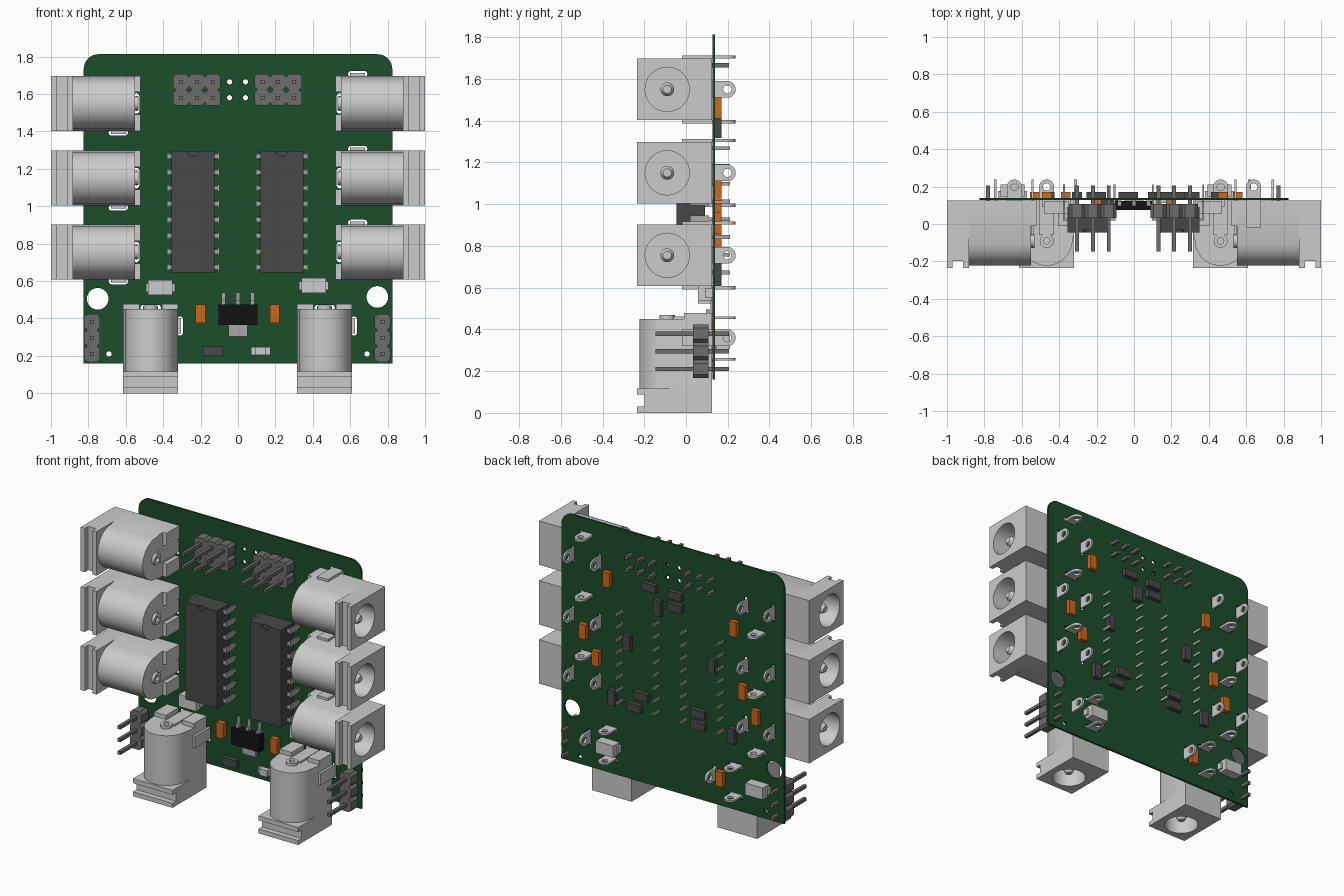
import bpy, bmesh
from math import sin, cos, pi, radians
from mathutils import Matrix, Vector

if "Cube" in bpy.data.objects:
    bpy.data.objects.remove(bpy.data.objects["Cube"])

FRONT = Matrix.Rotation(pi / 2, 4, 'X')                                     # outline (x, z), depth along -y
SIDE = Matrix(((0, 0, 1, 0), (0, 1, 0, 0), (1, 0, 0, 0), (0, 0, 0, 1)))     # outline (z, y), depth along x
Y_FRONT, Y_BACK = 0.127, 0.14                                               # faces of the board


def material(name, *rgb):
    m = bpy.data.materials.new(name)
    m.diffuse_color = (*rgb, 1)
    m.use_nodes = True
    m.node_tree.nodes["Principled BSDF"].inputs["Base Color"].default_value = m.diffuse_color
    return m


GREEN = material("board_green", 0.012, 0.075, 0.024)
DARK = material("chip_grey", 0.065, 0.065, 0.065)
BLACK = material("black", 0.006, 0.006, 0.006)
ORANGE = material("capacitor_orange", 0.62, 0.14, 0.01)
HEADER = material("header_grey", 0.16, 0.15, 0.15)
METAL = material("pin_grey", 0.4, 0.4, 0.4)


def arc(cx, cy, r, a0=0, a1=360, n=24):
    steps = n if a1 - a0 == 360 else n + 1
    return [(cx + r * cos(radians(a0 + (a1 - a0) * i / n)),
             cy + r * sin(radians(a0 + (a1 - a0) * i / n))) for i in range(steps)]


def rect(x0, y0, x1, y1):
    return [(x0, y0), (x1, y0), (x1, y1), (x0, y1)]


def slab(bm, loops, z0, z1, mat=Matrix()):
    """Extrude closed outlines (inner loops become holes) from z0 to z1."""
    cu = bpy.data.curves.new("tmp", 'CURVE')
    cu.dimensions, cu.fill_mode, cu.extrude = '2D', 'BOTH', (z1 - z0) / 2
    for loop in loops:
        s = cu.splines.new('POLY')
        s.points.add(len(loop) - 1)
        for p, (x, y) in zip(s.points, loop):
            p.co = (x, y, 0, 1)
        s.use_cyclic_u = True
    ob = bpy.data.objects.new("tmp", cu)
    bpy.context.collection.objects.link(ob)
    deps = bpy.context.evaluated_depsgraph_get()
    me = bpy.data.meshes.new_from_object(ob.evaluated_get(deps))
    me.transform(mat @ Matrix.Translation((0, 0, (z0 + z1) / 2)))
    bm.from_mesh(me)
    bpy.data.objects.remove(ob)
    bpy.data.curves.remove(cu)
    bpy.data.meshes.remove(me)


def box(bm, x0, x1, y0, y1, z0, z1):
    m = Matrix.Translation(((x0 + x1) / 2, (y0 + y1) / 2, (z0 + z1) / 2))
    bmesh.ops.create_cube(bm, size=1, matrix=m @ Matrix.Diagonal((x1 - x0, y1 - y0, z1 - z0, 1)))


def cone(bm, x, y, z0, z1, r0, r1, n=24):
    bmesh.ops.create_cone(bm, cap_ends=True, segments=n, radius1=r0, radius2=r1, depth=z1 - z0,
                          matrix=Matrix.Translation((x, y, (z0 + z1) / 2)))


def mesh(bm, name, mat=None):
    bmesh.ops.remove_doubles(bm, verts=bm.verts, dist=1e-5)
    bmesh.ops.recalc_face_normals(bm, faces=bm.faces)
    me = bpy.data.meshes.new(name)
    bm.to_mesh(me)
    bm.free()
    me.polygons.foreach_set("use_smooth", [True] * len(me.polygons))
    me.set_sharp_from_angle(angle=radians(30))
    if mat:
        me.materials.append(mat)
    return me


def place(name, me, loc=(0, 0, 0), ry=0):
    ob = bpy.data.objects.new(name, me)
    ob.location, ob.rotation_euler = loc, (0, ry, 0)
    bpy.context.collection.objects.link(ob)


# Power jacks: opening faces local -z
W, CY = 0.147, -0.09
hole = arc(0, CY, 0.106, n=32)
bm = bmesh.new()
for z0, z1, top in ((0, 0.03, -0.235), (0.03, 0.087, -0.199), (0.087, 0.117, -0.235)):
    slab(bm, [rect(-W, top, W, 0.125), hole], z0, z1)
body = [(W, -0.05), (W, 0.125), (-W, 0.125), (-W, -0.05)] + arc(0, -0.085, 0.138, 180, 360)
slab(bm, [body, hole], 0.117, 0.36)
slab(bm, [body], 0.36, 0.45)
for s in (-1, 1):
    box(bm, *sorted((s * 0.06, s * W)), -0.01, 0.125, 0.45, 0.478)
jack_me = mesh(bm, "jack_body")

# Jack contacts: centre pin, rivet and three soldering lugs
bm = bmesh.new()
cone(bm, 0, CY, 0.05, 0.36, 0.033, 0.033)
cone(bm, 0, CY, 0.03, 0.05, 0.02, 0.033)
slab(bm, [arc(0, CY, 0.037), arc(0, CY, 0.017)], 0.45, 0.468)


def lug(u, y0):
    return [[(u + 0.04, y0)] + arc(u, 0.198, 0.04, 0, 180, 14) + [(u - 0.04, y0)], arc(u, 0.198, 0.02, n=16)]


slab(bm, lug(0, 0.1), 0.252, 0.264)
slab(bm, lug(0, -0.06), 0.451, 0.463)
slab(bm, lug(0.36, -0.02), W, 0.163, SIDE)
contact_me = mesh(bm, "jack_contacts")

jacks = [(-0.467, 0, 0), (0.463, 0, 0)]
for z in (1.55, 1.15, 0.755):
    jacks += [(1, z, -pi / 2), (-1, z, pi / 2)]
slots = []
for i, (x, z, a) in enumerate(jacks):
    place(f"power_jack_{i}", jack_me, (x, 0, z), a)
    place(f"jack_contacts_{i}", contact_me, (x, 0, z), a)
    for u, v, hu, hv in ((0, 0.258, 0.055, 0.016), (0, 0.457, 0.055, 0.016), (0.157, 0.36, 0.016, 0.052)):
        if hu > hv:
            pts = arc(u + hu - hv, v, hv, -90, 90, 6) + arc(u - hu + hv, v, hv, 90, 270, 6)
        else:
            pts = arc(u, v + hv - hu, hu, 0, 180, 6) + arc(u, v - hv + hu, hu, 180, 360, 6)
        slots.append([(x + p * cos(a) + q * sin(a), z - p * sin(a) + q * cos(a)) for p, q in pts])

# Circuit board with rounded top corners and holes
bm = bmesh.new()
outline = [(-0.825, 0.16), (0.825, 0.16)] + arc(0.745, 1.733, 0.08, 0, 90, 8) + arc(-0.745, 1.733, 0.08, 90, 180, 8)
holes = [arc(-0.75, 0.505, 0.058), arc(0.745, 0.515, 0.058)]
holes += [arc(x, 0.21, 0.015, n=12) for x in (-0.69, 0.69)]
holes += [arc(x, z, 0.014, n=12) for x in (-0.045, 0.04) for z in (1.58, 1.665)]
slab(bm, [outline] + holes + slots, -Y_BACK, -Y_FRONT, FRONT)
place("circuit_board", mesh(bm, "circuit_board", GREEN))

# Sixteen-pin chips with an end notch
body, pins = bmesh.new(), bmesh.new()
box(body, -0.115, 0.115, -0.032, 0.09, -0.325, 0.325)
notched = [(-0.115, -0.325), (0.115, -0.325), (0.115, 0.325)] + \
          arc(0, 0.325, 0.03, 360, 180, 12) + [(-0.115, 0.325)]
slab(body, [notched], 0.032, 0.046, FRONT)
for i in range(8):
    z = (i - 3.5) * 0.085
    for s in (-1, 1):
        box(pins, *sorted((s * 0.11, s * 0.14)), 0.02, 0.03, z - 0.012, z + 0.012)
        box(pins, *sorted((s * 0.13, s * 0.14)), 0.02, 0.11, z - 0.018, z + 0.018)
        box(pins, *sorted((s * 0.13, s * 0.14)), 0.11, 0.21, z - 0.009, z + 0.009)
chip_me, leg_me = mesh(body, "chip_body", DARK), mesh(pins, "chip_pins", METAL)
for side, x in (("left", -0.24), ("right", 0.235)):
    place(f"chip_{side}", chip_me, (x, 0, 0.97))
    place(f"chip_pins_{side}", leg_me, (x, 0, 0.97))

# Pin headers: chamfered block and square pin per position
bm = bmesh.new()
o, c = 0.0425, 0.026
slab(bm, [[(o, -c), (o, c), (c, o), (-c, o), (-o, c), (-o, -c), (-c, -o), (c, -o)]], -0.107, -0.033, FRONT)
block_me = mesh(bm, "header_block", HEADER)
bm = bmesh.new()
box(bm, -0.0105, 0.0105, -0.146, 0.206, -0.0105, 0.0105)
pin_me = mesh(bm, "header_pin", HEADER)
spots = [(x, z) for x in (-0.305, -0.22, -0.135, 0.13, 0.215, 0.3) for z in (1.58, 1.665)]
spots += [(x, z) for x in (-0.78, 0.772) for z in (0.21, 0.295, 0.38)]
for i, (x, z) in enumerate(spots):
    place(f"header_block_{i}", block_me, (x, 0, z))
    place(f"header_pin_{i}", pin_me, (x, 0, z))


# Small surface parts as boxes on either face of the board
def part(name, x, z, w, h, d, mat=None, back=False, y_gap=0.0):
    bm = bmesh.new()
    y0, y1 = (Y_BACK + y_gap, Y_BACK + d) if back else (Y_FRONT - d, Y_FRONT - y_gap)
    box(bm, x - w / 2, x + w / 2, y0, y1, z - h / 2, z + h / 2)
    place(name, mesh(bm, name, mat))


# Voltage regulator
part("regulator_body", 0, 0.42, 0.21, 0.11, 0.052, BLACK, y_gap=0.004)
part("regulator_tab", 0, 0.335, 0.1, 0.065, 0.012, METAL)
for i, x in enumerate((-0.077, 0, 0.077)):
    part(f"regulator_leg_{i}", x, 0.515, 0.022, 0.05, 0.01, METAL)
    part(f"regulator_shoulder_{i}", x, 0.485, 0.022, 0.022, 0.03, METAL)

# Front face parts
for i, x in enumerate((-0.2, 0.197)):
    part(f"front_capacitor_{i}", x, 0.425, 0.052, 0.1, 0.035, ORANGE)
part("front_resistor", -0.133, 0.225, 0.106, 0.052, 0.03, DARK)
part("indicator_base", 0.122, 0.226, 0.104, 0.044, 0.014)
part("indicator_lens", 0.122, 0.226, 0.056, 0.044, 0.034)

# Diodes on both faces, with folded end terminals
for i, (x, z, back) in enumerate(((-0.415, 0.565, False), (0.405, 0.575, False),
                                  (0.457, 0.345, True), (-0.65, 0.36, True))):
    part(f"diode_body_{i}", x, z, 0.13, 0.08, 0.07, back=back, y_gap=0.004)
    part(f"diode_terminals_{i}", x, z, 0.156, 0.045, 0.036, back=back)

# Back face capacitors and resistors
for i, (x, z) in enumerate(((0.475, 1.46), (0.65, 1.065), (0.555, 0.91), (-0.465, 1.38),
                            (-0.53, 0.975), (-0.625, 0.83), (-0.365, 0.35))):
    part(f"back_capacitor_{i}", x, z, 0.052, 0.1, 0.03, ORANGE, back=True)
for i, (x, z, flat) in enumerate(((0.16, 1.49, 1), (0.1, 1.37, 0), (-0.03, 1.485, 1), (-0.03, 1.405, 1),
                                  (0.325, 1.075, 0), (-0.305, 1.085, 0), (0.22, 0.745, 1), (0.272, 0.655, 1),
                                  (0.437, 0.68, 0), (-0.203, 0.742, 1), (-0.203, 0.66, 1), (-0.45, 0.66, 0))):
    w, h = (0.104, 0.052) if flat else (0.052, 0.104)
    part(f"back_resistor_{i}", x, z, w, h, 0.03, DARK, back=True)
